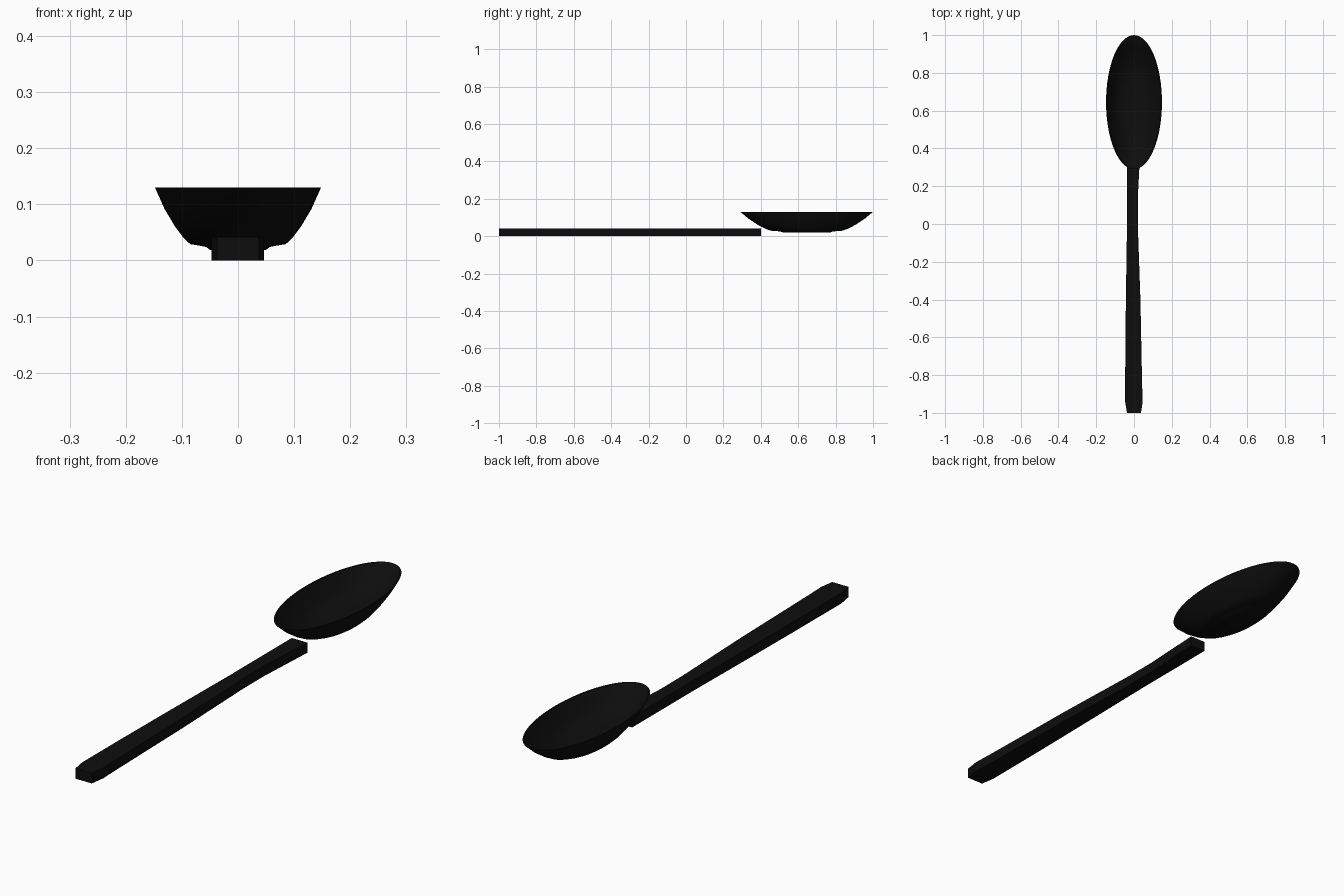
import bpy, bmesh, math

if "Cube" in bpy.data.objects:
    bpy.data.objects.remove(bpy.data.objects["Cube"], do_unlink=True)

black = bpy.data.materials.new("matte black")
black.use_nodes = True
color = (0.004, 0.004, 0.004, 1)
black.diffuse_color = color
black.node_tree.nodes["Principled BSDF"].inputs["Base Color"].default_value = color


def add_object(name, bm):
    bmesh.ops.recalc_face_normals(bm, faces=bm.faces)
    mesh = bpy.data.meshes.new(name)
    bm.to_mesh(mesh)
    bm.free()
    mesh.materials.append(black)
    obj = bpy.data.objects.new(name, mesh)
    bpy.context.collection.objects.link(obj)
    return obj


# Oval bowl: rings of (half width, half length, height), outside up then inside down
SEGMENTS = 64
CENTRE_Y = 0.645
RINGS = [
    (0.050, 0.125, 0.019), (0.057, 0.137, 0.024), (0.066, 0.150, 0.026),
    (0.085, 0.190, 0.029), (0.096, 0.220, 0.039), (0.112, 0.260, 0.060),
    (0.131, 0.309, 0.092), (0.148, 0.355, 0.130),
    (0.142, 0.346, 0.130), (0.124, 0.299, 0.098), (0.104, 0.249, 0.068),
    (0.080, 0.188, 0.045), (0.045, 0.110, 0.035),
]
bm = bmesh.new()
loops = []
for a, b, z in RINGS:
    loops.append([bm.verts.new((a * math.cos(t), CENTRE_Y + b * math.sin(t), z))
                  for t in (2 * math.pi * i / SEGMENTS for i in range(SEGMENTS))])
for low, high in zip(loops, loops[1:]):
    for i in range(SEGMENTS):
        j = (i + 1) % SEGMENTS
        bm.faces.new((low[i], low[j], high[j], high[i]))
bm.faces.new(loops[0])
bm.faces.new(loops[-1])
bowl = add_object("bowl", bm)
bpy.context.view_layer.objects.active = bowl
bowl.select_set(True)
bpy.ops.object.shade_smooth_by_angle(angle=math.radians(40))

# Flat handle: outline extruded upward, slightly waisted on one side
OUTLINE = [
    (-0.037, -1.0), (0.037, -1.0), (0.046, -0.94), (0.043, -0.85),
    (0.034, -0.40), (0.020, 0.0), (0.020, 0.14), (0.034, 0.40),
    (-0.036, 0.40), (-0.037, 0.0), (-0.043, -0.40), (-0.046, -0.67),
    (-0.047, -0.94),
]
bm = bmesh.new()
base = bm.faces.new([bm.verts.new((x, y, 0)) for x, y in OUTLINE])
top = bmesh.ops.extrude_face_region(bm, geom=[base], use_keep_orig=True)
verts = [v for v in top["geom"] if isinstance(v, bmesh.types.BMVert)]
bmesh.ops.translate(bm, verts=verts, vec=(0, 0, 0.042))
add_object("handle", bm)
